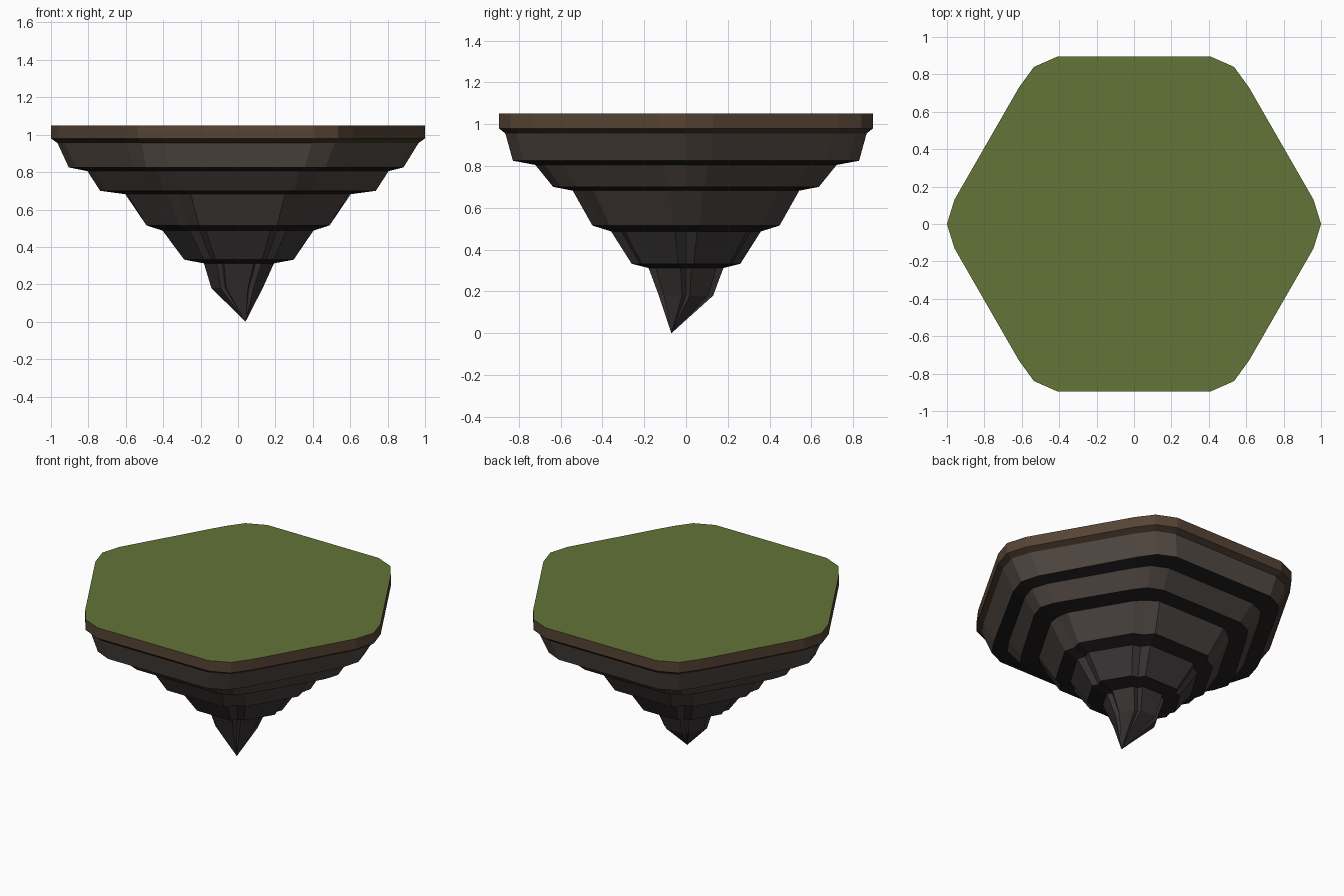
import bpy, bmesh

if "Cube" in bpy.data.objects:
    bpy.data.objects.remove(bpy.data.objects["Cube"])

# Bevelled hexagon outline: three points per corner
QUARTER = [(0.96, 0.13), (0.615, 0.73), (0.535, 0.84), (0.41, 0.895)]
HALF = [(1, 0)] + QUARTER + [(-x, y) for x, y in reversed(QUARTER)]
OUTLINE = HALF + [(-x, -y) for x, y in HALF]
CORNERS = {(1, 0), (0.535, 0.84)}


def material(name, rgb):
    m = bpy.data.materials.new(name)
    m.diffuse_color = (*rgb, 1)
    m.use_nodes = True
    m.node_tree.nodes["Principled BSDF"].inputs["Base Color"].default_value = m.diffuse_color
    return m


GRASS = material("grass", (0.125, 0.175, 0.04))
DIRT = material("dirt", (0.095, 0.058, 0.035))
DARK_DIRT = material("dark_dirt", (0.055, 0.033, 0.022))
LEDGE = material("ledge_shadow", (0.016, 0.013, 0.015))
ROCKS = [material(f"rock_{i}", c) for i, c in enumerate([
    (0.085, 0.067, 0.056), (0.07, 0.056, 0.049), (0.066, 0.053, 0.048),
    (0.045, 0.037, 0.04), (0.04, 0.033, 0.034)])]


def ring(bm, sx, sy, z, ox=0.0, notch=1.0):
    verts = []
    for x, y in OUTLINE:
        k = notch if (abs(x), abs(y)) in CORNERS else 1
        verts.append(bm.verts.new((x * sx * k + ox, y * sy * k, z)))
    return verts


def loft(name, rings, mats, tip=None, cap=False):
    """Skin successive outlines; one material per band."""
    me = bpy.data.meshes.new(name)
    for m in mats:
        me.materials.append(m)
    bm = bmesh.new()
    loops = [ring(bm, *r) for r in rings]
    n = len(OUTLINE)
    for b, (up, lo) in enumerate(zip(loops, loops[1:])):
        for i in range(n):
            j = (i + 1) % n
            bm.faces.new((up[i], lo[i], lo[j], up[j])).material_index = b
    if tip:
        t = bm.verts.new(tip)
        for i in range(n):
            f = bm.faces.new((loops[-1][i], t, loops[-1][(i + 1) % n]))
            f.material_index = len(mats) - 1
    if cap:
        bm.faces.new(loops[0])
    bm.to_mesh(me)
    bm.free()
    ob = bpy.data.objects.new(name, me)
    bpy.context.collection.objects.link(ob)
    return ob


# Grass surface and soil rim
loft("grass_top", [(1, 1, 1.05)], [GRASS], cap=True)
loft("soil_rim", [(1, 1, 1.05), (1, 1, 0.98), (0.965, 0.965, 0.955)], [DIRT, DARK_DIRT])

# Stepped rock layers: top outline, bottom outline, underside inset to next layer
STEPS = [
    ("rock_layer_upper", (0.965, 0.965, 0.955), (0.895, 0.925, 0.825, -0.01), (0.805, 0.805, 0.805)),
    ("rock_layer_second", (0.805, 0.805, 0.805), (0.737, 0.71, 0.70), (0.615, 0.605, 0.682, 0, 0.98)),
    ("rock_layer_third", (0.615, 0.605, 0.682, 0, 0.98), (0.51, 0.50, 0.515, 0, 0.93), (0.42, 0.40, 0.487, 0, 0.92)),
    ("rock_layer_fourth", (0.42, 0.40, 0.487, 0, 0.92), (0.305, 0.29, 0.332, 0.005, 0.9), (0.195, 0.20, 0.312, 0.005, 0.85)),
]
for i, (name, *rings) in enumerate(STEPS):
    loft(name, rings, [ROCKS[i], LEDGE])

# Hanging spike with off-centre tip
loft("rock_spike", [(0.195, 0.20, 0.312, 0.005, 0.85), (0.143, 0.145, 0.18, -0.005, 0.82)],
     [ROCKS[4], ROCKS[4]], tip=(0.04, -0.07, 0))
